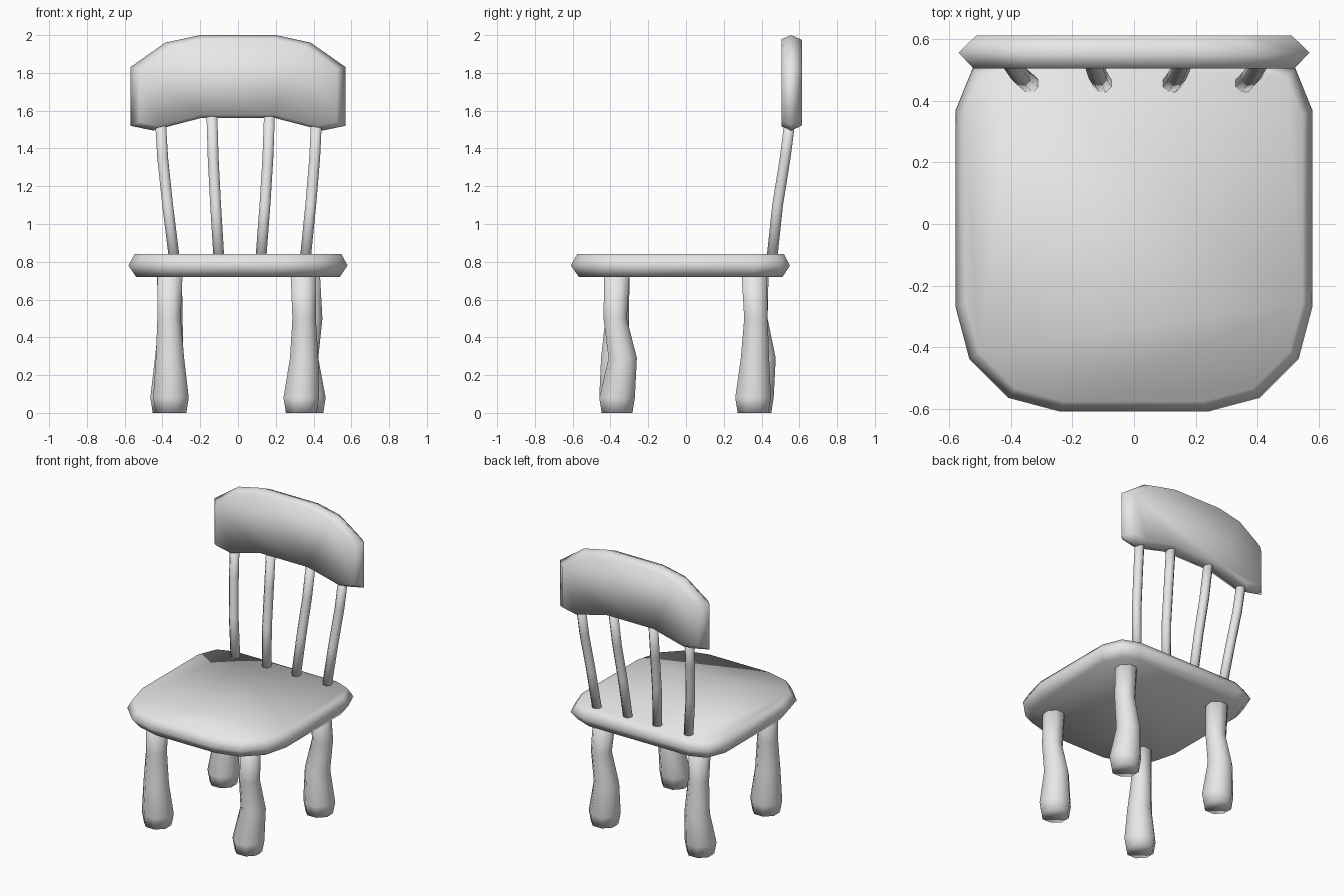
import bpy
import bmesh
from math import cos, sin, pi

cube = bpy.data.objects.get("Cube")
if cube:
    bpy.data.objects.remove(cube, do_unlink=True)

grey = bpy.data.materials.new("plain_grey")
grey.use_nodes = True
colour = (0.8, 0.8, 0.8, 1)
grey.diffuse_color = colour
grey.node_tree.nodes["Principled BSDF"].inputs["Base Color"].default_value = colour


def loft(name, rings):
    """Skin closed rings of points into a capped, smooth solid."""
    bm = bmesh.new()
    loops = [[bm.verts.new(p) for p in ring] for ring in rings]
    for a, b in zip(loops, loops[1:]):
        for i in range(len(a)):
            j = (i + 1) % len(a)
            bm.faces.new((a[i], a[j], b[j], b[i]))
    bm.faces.new(loops[0][::-1])
    bm.faces.new(loops[-1])
    bmesh.ops.recalc_face_normals(bm, faces=bm.faces[:])
    for face in bm.faces:
        face.smooth = True
    mesh = bpy.data.meshes.new(name)
    bm.to_mesh(mesh)
    bm.free()
    mesh.materials.append(grey)
    obj = bpy.data.objects.new(name, mesh)
    bpy.context.collection.objects.link(obj)
    return obj


def mirrored(half):
    """Complete a half outline across x = 0."""
    return half + [(-x, v) for x, v in reversed(half)]


def rod(name, sections, sides=8):
    """Round bar through sections of (x, y, z, radius)."""
    angles = [2 * pi * (i + 0.5) / sides for i in range(sides)]
    loft(name, [[(x + r * cos(a), y + r * sin(a), z) for a in angles]
                for x, y, z, r in sections])


# Seat: rounded outline, widest at mid thickness
seat = mirrored([(0.24, -0.61), (0.41, -0.565), (0.535, -0.44), (0.58, -0.27),
                 (0.58, 0.37), (0.525, 0.505), (0.41, 0.55)])
loft("seat", [[(x * s, y * s, z) for x, y in seat]
              for z, s in ((0.72, 0.93), (0.78, 1), (0.84, 0.945))])

# Backrest: arched panel with bevelled rim
panel = mirrored([(0.2, 1.56), (0.45, 1.495), (0.57, 1.52),
                  (0.57, 1.83), (0.385, 1.96), (0.2, 2.0)])
mid = 1.75
loft("backrest", [[(x * s, y, mid + (z - mid) * s) for x, z in panel]
                  for y, s in ((0.505, 0.915), (0.557, 1), (0.613, 0.9))])

# Legs: swollen feet and slightly crooked centre lines
heights = (0.76, 0.5, 0.29, 0.08, 0)
radii = (0.073, 0.067, 0.081, 0.102, 0.088)
legs = {
    "front_left_leg": ((0.345, 0.35, 0.35, 0.335, 0.335),
                       (-0.365, -0.375, -0.335, -0.365, -0.365)),
    "front_right_leg": ((-0.36, -0.365, -0.36, -0.355, -0.355),
                        (-0.365, -0.365, -0.375, -0.365, -0.365)),
    "back_left_leg": ((0.365, 0.385, 0.35, 0.37, 0.37),
                      (0.36, 0.37, 0.365, 0.355, 0.355)),
    "back_right_leg": ((-0.365, -0.355, -0.365, -0.37, -0.37),
                       (0.37, 0.37, 0.4, 0.37, 0.37)),
}
for name, (xs, ys) in legs.items():
    rod(name, list(zip(xs, ys, heights, radii)))

# Spindles: lean back and fan outwards
for n, (low, high) in enumerate([(-0.335, -0.41), (-0.1, -0.137),
                                 (0.12, 0.165), (0.355, 0.415)]):
    rod(f"spindle_{n + 1}",
        [(low + (high - low) * t, y, z, 0.031)
         for t, y, z in ((0, 0.453, 0.8), (0.5, 0.485, 1.1),
                         (0.85, 0.525, 1.35), (1.05, 0.557, 1.6))])
